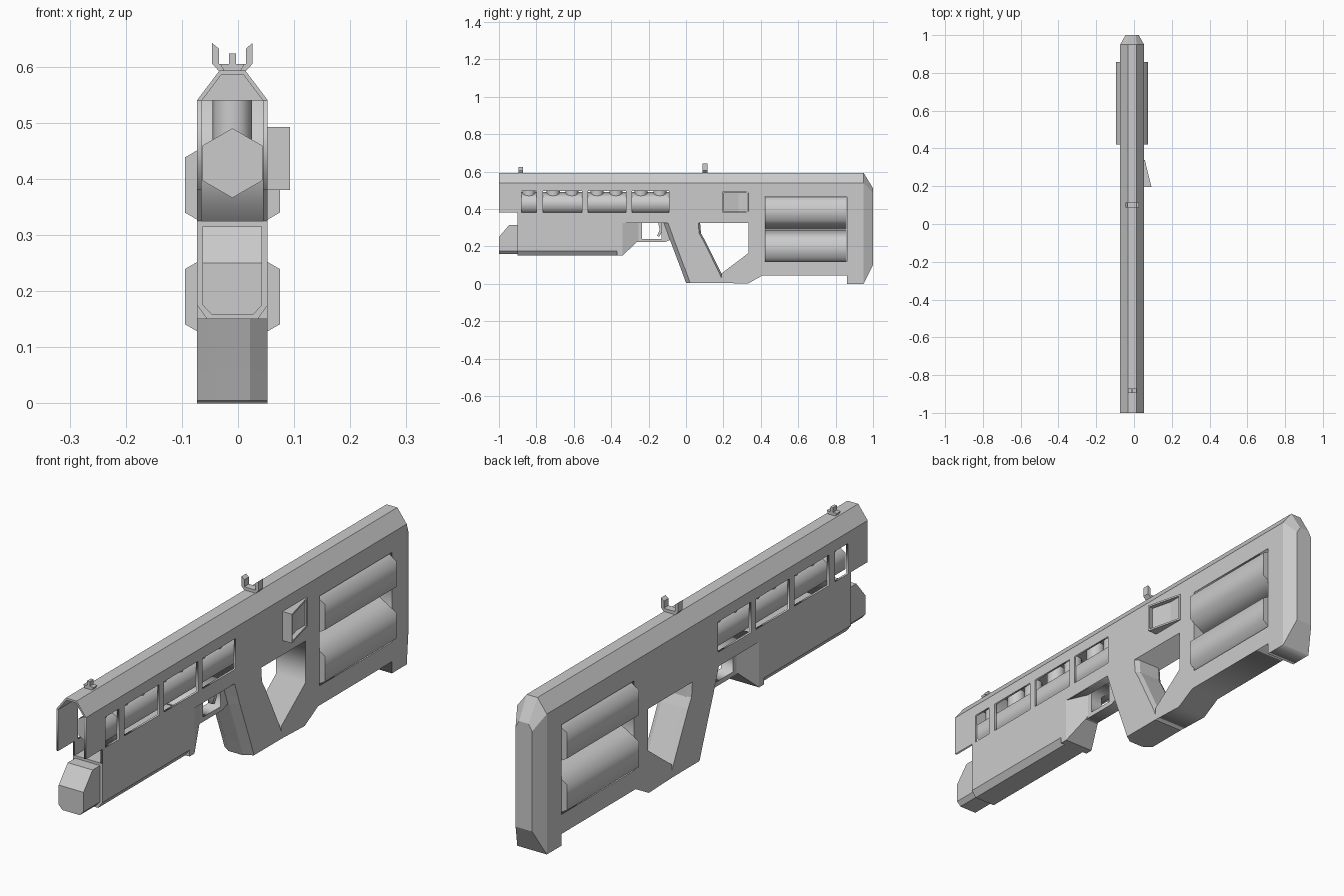
import bpy, bmesh, math
from mathutils import Matrix, Vector

if "Cube" in bpy.data.objects:
    bpy.data.objects.remove(bpy.data.objects["Cube"])

CX = -0.01      # centre plane of the body
W = 0.063       # half width of the body


def finish(name, bm, smooth=None):
    bmesh.ops.remove_doubles(bm, verts=bm.verts, dist=1e-5)
    bmesh.ops.recalc_face_normals(bm, faces=bm.faces)
    me = bpy.data.meshes.new(name)
    bm.to_mesh(me)
    bm.free()
    if smooth:
        me.shade_smooth()
        me.set_sharp_from_angle(angle=math.radians(smooth))
    ob = bpy.data.objects.new(name, me)
    bpy.context.collection.objects.link(ob)
    return ob


def loft(name, rings):
    """Skin closed rings of points (x relative to the centre plane) and cap both ends."""
    bm = bmesh.new()
    vs = [[bm.verts.new((CX + x, y, z)) for x, y, z in r] for r in rings]
    n = len(vs[0])
    for a, b in zip(vs, vs[1:]):
        for i in range(n):
            j = (i + 1) % n
            bm.faces.new((a[i], a[j], b[j], b[i]))
    bm.faces.new(vs[0])
    bm.faces.new(vs[-1])
    return finish(name, bm)


def mirrored(half, y):
    """Symmetric cross-section at y from its right half (x, z)."""
    return [(x, y, z) for x, z in half] + [(-x, y, z) for x, z in reversed(half)]


def side_prism(name, outlines, x0, x1):
    """Fill (y, z) outlines, inner ones being holes, and extrude from x0 to x1."""
    cu = bpy.data.curves.new(name, 'CURVE')
    cu.dimensions = '2D'
    cu.fill_mode = 'BOTH'
    cu.extrude = (x1 - x0) / 2
    for pts in outlines:
        sp = cu.splines.new('POLY')
        sp.points.add(len(pts) - 1)
        for p, (y, z) in zip(sp.points, pts):
            p.co = (y, z, 0, 1)
        sp.use_cyclic_u = True
    tmp = bpy.data.objects.new("tmp", cu)
    bpy.context.collection.objects.link(tmp)
    bpy.context.view_layer.update()
    me = bpy.data.meshes.new_from_object(
        tmp.evaluated_get(bpy.context.evaluated_depsgraph_get()))
    bm = bmesh.new()
    bm.from_mesh(me)
    bpy.data.objects.remove(tmp)
    bpy.data.meshes.remove(me)
    bm.transform(Matrix(((0, 0, 1, CX + (x0 + x1) / 2), (1, 0, 0, 0),
                         (0, 1, 0, 0), (0, 0, 0, 1))))
    return finish(name, bm)


def rect(y0, y1, z0, z1):
    return [(y0, z0), (y1, z0), (y1, z1), (y0, z1)]


def cylinder(name, r, sides, start, end, spin=0):
    a, b = Vector(start), Vector(end)
    rot = (b - a).to_track_quat('Z', 'Y').to_matrix().to_4x4()
    bm = bmesh.new()
    bmesh.ops.create_cone(
        bm, cap_ends=True, segments=sides, radius1=r, radius2=r, depth=(b - a).length,
        matrix=Matrix.Translation((a + b) / 2) @ rot @ Matrix.Rotation(spin, 4, 'Z'))
    return finish(name, bm, 65)


def hex_tube(name, r, y0, y1, z):
    """Six-sided tube along y with one corner pointing up."""
    bm = bmesh.new()
    rings = [[bm.verts.new((CX + r * math.sin(k * math.pi / 3), y,
                            z + r * math.cos(k * math.pi / 3))) for k in range(6)]
             for y in (y0, y1)]
    for i in range(6):
        j = (i + 1) % 6
        bm.faces.new((rings[0][i], rings[0][j], rings[1][j], rings[1][i]))
    for r_ in rings:
        bm.faces.new(r_)
    return finish(name, bm, 65)


# Barrel shroud: two windowed side panels
windows = [rect(a, b, 0.38, 0.497) for a, b in
           ((-0.88, -0.80), (-0.765, -0.555), (-0.525, -0.32), (-0.29, -0.09))]
panel = [(-1, 0.38), (-0.9, 0.38), (-0.9, 0.325), (-0.05, 0.325), (-0.05, 0.54), (-1, 0.54)]
for label, x0, x1 in (("left", -W, -W + 0.008), ("right", W - 0.008, W)):
    side_prism("shroud_panel_" + label, [panel] + windows, x0, x1)

# Roof, with a hollow overhang at the muzzle
roof = [(W, 0.54), (0.023, 0.593)]
loft("roof", [mirrored(roof, -0.9), mirrored(roof, 0.95)])
hood = [(W, 0.54), (0.023, 0.593), (-0.023, 0.593), (-W, 0.54),
        (-W + 0.009, 0.54), (-0.02, 0.585), (0.02, 0.585), (W - 0.009, 0.54)]
loft("muzzle_hood", [[(x, y, z) for x, z in hood] for y in (-1, -0.9)])

# Barrel, bulkhead and the posts that hang it from the roof
hex_tube("barrel", 0.062, -0.88, -0.05, 0.428)
side_prism("bulkhead", [rect(-0.795, -0.77, 0.325, 0.54)], -W + 0.004, W - 0.004)
for i, y in enumerate((-0.84, -0.71, -0.61, -0.475, -0.375, -0.24, -0.14)):
    cylinder(f"barrel_post_{i}", 0.035, 12, (CX, y, 0.47), (CX, y, 0.545))

# Handguard with bevelled underside, wider rear block and nose cap
guard = [(W, 0.325), (W, 0.175), (0.045, 0.15)]
loft("handguard", [mirrored(guard, -0.9), mirrored(guard, -0.37)])
loft("handguard_rear", [mirrored([(W, 0.325), (W, 0.15)], -0.37),
                        mirrored([(W, 0.325), (W, 0.15)], -0.34),
                        mirrored([(0.026, 0.325), (0.026, 0.23)], -0.255)])


def cap(y, top):
    return mirrored([(0.053, top), (0.053, 0.175), (0.037, 0.158)], y)


loft("nose_cap", [cap(-0.9, 0.315), cap(-0.945, 0.315), cap(-1, 0.25)])

# Trigger guard and trigger
side_prism("trigger_guard", [[(-0.285, 0.325), (-0.285, 0.222), (-0.115, 0.222),
                              (-0.07, 0.24), (-0.07, 0.325)],
                             rect(-0.235, -0.13, 0.24, 0.324)], -0.026, 0.026)
side_prism("trigger", [[(-0.15, 0.33), (-0.14, 0.29), (-0.155, 0.255), (-0.143, 0.252),
                        (-0.124, 0.285), (-0.12, 0.33)]], -0.01, 0.01)

# Grip with bevelled front and back edges
grip = []
for z, f, b in ((0.33, -0.12, 0.075), (0.27, -0.098, 0.08), (0.235, -0.086, 0.1),
                (0.06, -0.02, 0.187), (0.005, 0.0, 0.21)):
    half = [(0.031, f), (W, f + 0.022), (W, b - 0.01), (0.045, b)]
    grip.append([(x, y, z) for x, y in half] + [(-x, y, z) for x, y in reversed(half)])
loft("grip", grip)

# Receiver and stock with the magazine window
stock = [(-0.05, 0.325), (0.335, 0.325), (0.335, 0.165), (0.19, 0.055), (0.19, 0.005),
         (0.33, 0.0), (0.41, 0.045), (0.86, 0.045), (0.86, 0.0), (0.95, 0.0),
         (0.95, 0.54), (-0.05, 0.54)]
side_prism("stock", [stock, rect(0.42, 0.86, 0.12, 0.465)], -W, W)
side_prism("receiver_floor", [rect(-0.37, -0.04, 0.325, 0.335)], -W + 0.004, W - 0.004)
for label, z in (("upper", 0.389), ("lower", 0.19)):
    hex_tube("magazine_tube_" + label, 0.098, 0.422, 0.858, z)

# Bevelled butt plate
loft("butt_plate", [mirrored([(W, 0.0), (W, 0.54), (0.023, 0.593)], 0.95),
                    mirrored([(0.035, 0.1), (0.035, 0.485), (0.02, 0.51)], 1.0)])

# Case deflector: wedge with a recessed outer face
ob = loft("case_deflector", [[(0.06, 0.195, z), (0.103, 0.195, z), (0.067, 0.34, z),
                              (0.06, 0.34, z)] for z in (0.38, 0.492)])
bm = bmesh.new()
bm.from_mesh(ob.data)
outer = max((f for f in bm.faces if f.normal.y > 0.1 and f.normal.x > 0.5),
            key=lambda f: f.normal.x)
bmesh.ops.inset_region(bm, faces=[outer], thickness=0.01)
bmesh.ops.inset_region(bm, faces=[outer], thickness=0.0005, depth=-0.018)
bm.to_mesh(ob.data)
bm.free()

# Sights
rear = [(-0.036, 0.642), (-0.036, 0.605), (-0.023, 0.591), (0.023, 0.591), (0.036, 0.605),
        (0.036, 0.642), (0.024, 0.632), (0.024, 0.605), (-0.024, 0.605), (-0.024, 0.632)]
loft("rear_sight", [[(x, y, z) for x, z in rear] for y in (0.087, 0.115)])
front = [(0.014, 0.591), (0.022, 0.605), (0.006, 0.605), (0.006, 0.623)]
loft("front_sight", [mirrored(front, y) for y in (-0.895, -0.872)])
